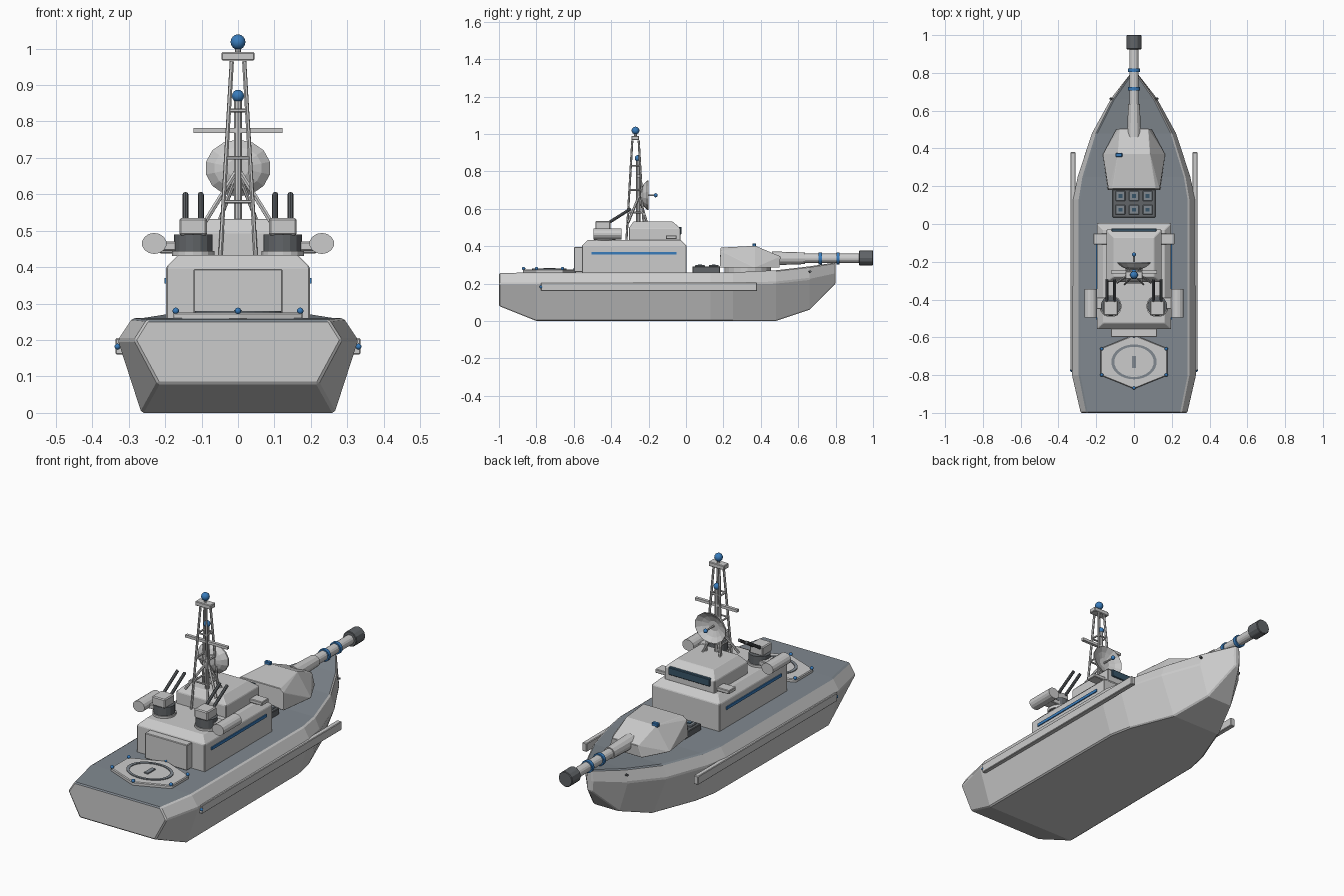
import bpy, bmesh, math
from mathutils import Vector, Matrix

if "Cube" in bpy.data.objects:
    bpy.data.objects.remove(bpy.data.objects["Cube"])


def material(name, rgb):
    m = bpy.data.materials.new(name)
    m.diffuse_color = (*rgb, 1)
    m.use_nodes = True
    m.node_tree.nodes["Principled BSDF"].inputs["Base Color"].default_value = m.diffuse_color
    return m


BLUE = material("blue", (0.04, 0.2, 0.5))
DARK = material("dark_grey", (0.12, 0.13, 0.14))
DECK = material("deck_grey", (0.22, 0.25, 0.28))
GLASS = material("glass", (0.04, 0.09, 0.14))


def finish(name, bm, mat=None, bevel=0, smooth=False):
    bmesh.ops.recalc_face_normals(bm, faces=bm.faces)
    me = bpy.data.meshes.new(name)
    bm.to_mesh(me)
    bm.free()
    ob = bpy.data.objects.new(name, me)
    bpy.context.collection.objects.link(ob)
    if mat:
        me.materials.append(mat)
    if bevel:
        mod = ob.modifiers.new("bevel", 'BEVEL')
        mod.width = bevel
        mod.segments = 1
        mod.limit_method = 'ANGLE'
    if smooth:
        me.shade_smooth()
    return ob


def box(name, x, y, z, mat=None, bevel=0.003):
    bm = bmesh.new()
    bmesh.ops.create_cube(bm, size=1)
    for v in bm.verts:
        v.co = [(a + b) / 2 + c * (b - a) for c, (a, b) in zip(v.co, (x, y, z))]
    return finish(name, bm, mat, bevel)


def rod(name, p, q, r, r2=None, mat=None, sides=12, squash=1, bevel=0):
    p, q = Vector(p), Vector(q)
    bm = bmesh.new()
    bmesh.ops.create_cone(bm, cap_ends=True, segments=sides, radius1=r,
                          radius2=r if r2 is None else r2, depth=(q - p).length)
    rot = (q - p).to_track_quat('Z', 'Y').to_matrix().to_4x4()
    m = Matrix.Translation((p + q) / 2) @ Matrix.Diagonal((1, 1, squash, 1)) @ rot
    bmesh.ops.transform(bm, matrix=m, verts=bm.verts)
    return finish(name, bm, mat, bevel)


def ball(name, p, r):
    bm = bmesh.new()
    bmesh.ops.create_uvsphere(bm, u_segments=14, v_segments=8, radius=r,
                              matrix=Matrix.Translation(p))
    return finish(name, bm, BLUE, smooth=True)


def loft(name, rings, bevel=0):
    bm = bmesh.new()
    vs = [[bm.verts.new(p) for p in ring] for ring in rings]
    n = len(vs[0])
    for a, b in zip(vs, vs[1:]):
        for i in range(n):
            bm.faces.new((a[i], a[(i + 1) % n], b[(i + 1) % n], b[i]))
    bm.faces.new(vs[0])
    bm.faces.new(vs[-1])
    return finish(name, bm, None, bevel)


def rect(w, y0, y1, z):
    return [(-w, y0, z), (w, y0, z), (w, y1, z), (-w, y1, z)]


# Hull stations: y, bottom half-width and z, knuckle half-width and z, deck half-width and z
stations = [(-1, .22, .08, .285, .2, .25, .256), (-.8, .265, 0, .33, .2, .29, .26),
            (.13, .26, 0, .325, .2, .29, .26), (.25, .235, 0, .3, .2, .27, .26),
            (.48, .145, 0, .225, .205, .2, .271), (.66, .075, .06, .125, .225, .11, .292),
            (.8, .012, .2, .016, .255, .012, .313)]
hull = loft("hull", [[(-b, y, zb), (b, y, zb), (m, y, zm), (d, y, zd), (-d, y, zd), (-m, y, zm)]
                     for y, b, zb, m, zm, d, zd in stations], 0.006)
hull.data.materials.append(None)
hull.data.materials.append(DECK)
for f in hull.data.polygons:
    f.material_index = 1 if f.normal.z > .9 else 0

# Superstructure
loft("deckhouse", [rect(.197, -.557, .004, .25), rect(.197, -.557, .004, .4),
                   rect(.163, -.525, -.03, .434)], .003)
loft("bridge", [rect(.145, -.306, -.03, .43), rect(.145, -.306, -.03, .495),
                rect(.107, -.28, -.072, .532)], .003)
box("bridge_window", (-.12, .12), (-.05, -.024), (.463, .503), GLASS)
box("aft_door", (-.122, .122), (-.598, -.55), (.262, .395))

for s, side in ((-1, "left"), (1, "right")):
    box(side + "_fender", sorted((s * .31, s * .336)), (-.775, .38), (.16, .205))
    ball(side + "_fender_stud", (s * .331, -.775, .182), .008)
    box(side + "_blue_stripe", sorted((s * .19, s * .202)), (-.505, -.05), (.355, .37), BLUE, 0)
    box(side + "_bridge_wing", sorted((s * .14, s * .215)), (-.108, -.05), (.438, .458))
    # Aft gun mounts and side pods
    x = s * .123
    rod(side + "_gun_base", (x, -.435, .43), (x, -.435, .49), .053, mat=DARK, sides=16)
    rod(side + "_gun_collar", (x, -.435, .43), (x, -.435, .445), .058, sides=16)
    box(side + "_gun_housing", (x - .038, x + .038), (-.485, -.405), (.487, .535), None, .005)
    for i in (-1, 1):
        gx = x + i * .021
        rod(side + "_gun_barrel", (gx, -.43, .515), (gx, -.295, .6), .008, mat=DARK, sides=8)
    rod(side + "_pod", (s * .23, -.495, .465), (s * .23, -.345, .465), .034, sides=14, squash=.85)
    box(side + "_pod_arm", sorted((s * .15, s * .22)), (-.45, -.39), (.445, .47))
    rod(side + "_mast_stay", (s * .09, -.31, .525), (0, -.25, .67), .007, sides=6)
    rod(side + "_front_stay", (s * .05, -.21, .53), (0, -.25, .66), .006, sides=6)
    rod(side + "_bow_stud", (s * .1, .655, .26), (s * .128, .665, .265), .006, mat=DARK, sides=8)


# Lattice mast
def mast_corner(i, z):
    t = (z - .49) / (.965 - .49)
    w = .045 + (.017 - .045) * t
    sx, sy = ((-1, -1), (1, -1), (1, 1), (-1, 1))[i % 4]
    return (sx * w, -.27 + sy * w, z)


for i in range(4):
    rod("mast_leg", mast_corner(i, .43 if i < 2 else .5), mast_corner(i, .965), .006, sides=6)
    for z in (.58, .7, .83):
        rod("mast_rung", mast_corner(i, z), mast_corner(i + 1, z), .005, sides=6)
rod("mast_post", (0, -.255, .5), (0, -.255, .865), .011, sides=10)
box("mast_yard", (-.122, .122), (-.263, -.247), (.768, .782), None, 0)
box("mast_platform", (-.045, .045), (-.292, -.25), (.967, .99))
rod("mast_top_pin", (0, -.27, .985), (0, -.27, 1.01), .008, sides=8)
ball("mast_top_light", (0, -.27, 1.018), .021)
ball("mast_mid_light", (0, -.257, .87), .017)

# Radar dish: shallow bowl facing the bow
bm = bmesh.new()
bmesh.ops.create_circle(bm, segments=14, radius=.09)
rim = list(bm.verts)
levels = [rim]
for r, dy in ((.062, -.018), (.03, -.03), (.03, -.042), (.066, -.028), (.09, -.008)):
    levels.append([bm.verts.new((v.co.x * r / .09, v.co.y * r / .09, dy)) for v in rim])
for a, b in zip(levels, levels[1:] + levels[:1]):
    if r and {a[0], b[0]} == {levels[2][0], levels[3][0]}:
        bm.faces.new(a)
        bm.faces.new(b)
        continue
    for i in range(14):
        j = (i + 1) % 14
        bm.faces.new((a[i], a[j], b[j], b[i]))
for v in bm.verts:
    v.co = (v.co.x, v.co.z - .2, .672 + v.co.y * .87)
finish("radar_dish", bm)
rod("radar_feed", (0, -.245, .672), (0, -.165, .672), .005, sides=6)
ball("radar_feed_tip", (0, -.162, .672), .011)

# Main gun turret: faceted shell from mirrored corner points
corners = [(.14, .18, .285), (.165, .37, .285), (.095, .5, .285),
           (.135, .185, .375), (.115, .185, .392), (.085, .37, .402), (.075, .505, .345)]
bm = bmesh.new()
for p in corners:
    for s in (-1, 1):
        bm.verts.new((s * p[0], p[1], p[2]))
bmesh.ops.convex_hull(bm, input=bm.verts)
bmesh.ops.dissolve_limit(bm, angle_limit=.02, verts=bm.verts, edges=bm.edges)
finish("main_turret", bm, None, .002)
rod("turret_ring", (0, .33, .25), (0, .33, .29), .125, sides=20)
box("turret_sight", (-.098, -.062), (.355, .375), (.395, .415), BLUE)
rod("gun_mantlet", (0, .46, .335), (0, .635, .335), .037, .031, sides=12)
rod("main_barrel", (0, .6, .335), (0, .95, .335), .025, sides=16)
for y in (.717, .813):
    rod("barrel_ring", (0, y - .009, .335), (0, y + .009, .335), .032, mat=BLUE, sides=16)
rod("muzzle", (0, .925, .337), (0, 1, .337), .04, mat=DARK, sides=12, bevel=.003)

# Launch cells
box("launcher_block", (-.113, .113), (.035, .182), (.25, .292), DARK)
for x in (-.072, 0, .072):
    for y in (.075, .148):
        box("launch_cell", (x - .026, x + .026), (y - .026, y + .026), (.285, .3), DECK)
        box("launch_hatch", (x - .01, x + .01), (y - .01, y + .01), (.295, .303), GLASS, 0)

# Helipad
pad = [(.177 * math.cos(a) / math.cos(math.pi / 6), -.73 + .143 * math.sin(a))
       for a in (math.pi / 6 + k * math.pi / 3 for k in range(6))]
loft("helipad", [[(x, y, z) for x, y in pad] for z in (.25, .276)], .004)
for x, y in pad:
    ball("helipad_light", (x * .965, -.73 + (y + .73) * .965, .28), .009)
bm = bmesh.new()
ring = [[bm.verts.new((r * math.cos(a), -.73 + .77 * r * math.sin(a), z))
         for r, z in ((.104, .274), (.104, .28), (.12, .28), (.12, .274))]
        for a in (k * math.tau / 32 for k in range(32))]
for a, b in zip(ring, ring[1:] + ring[:1]):
    for i in range(4):
        j = (i + 1) % 4
        bm.faces.new((a[i], a[j], b[j], b[i]))
finish("helipad_circle", bm, DECK)
box("helipad_bar", (-.011, .011), (-.762, -.698), (.27, .282), DECK, 0)
